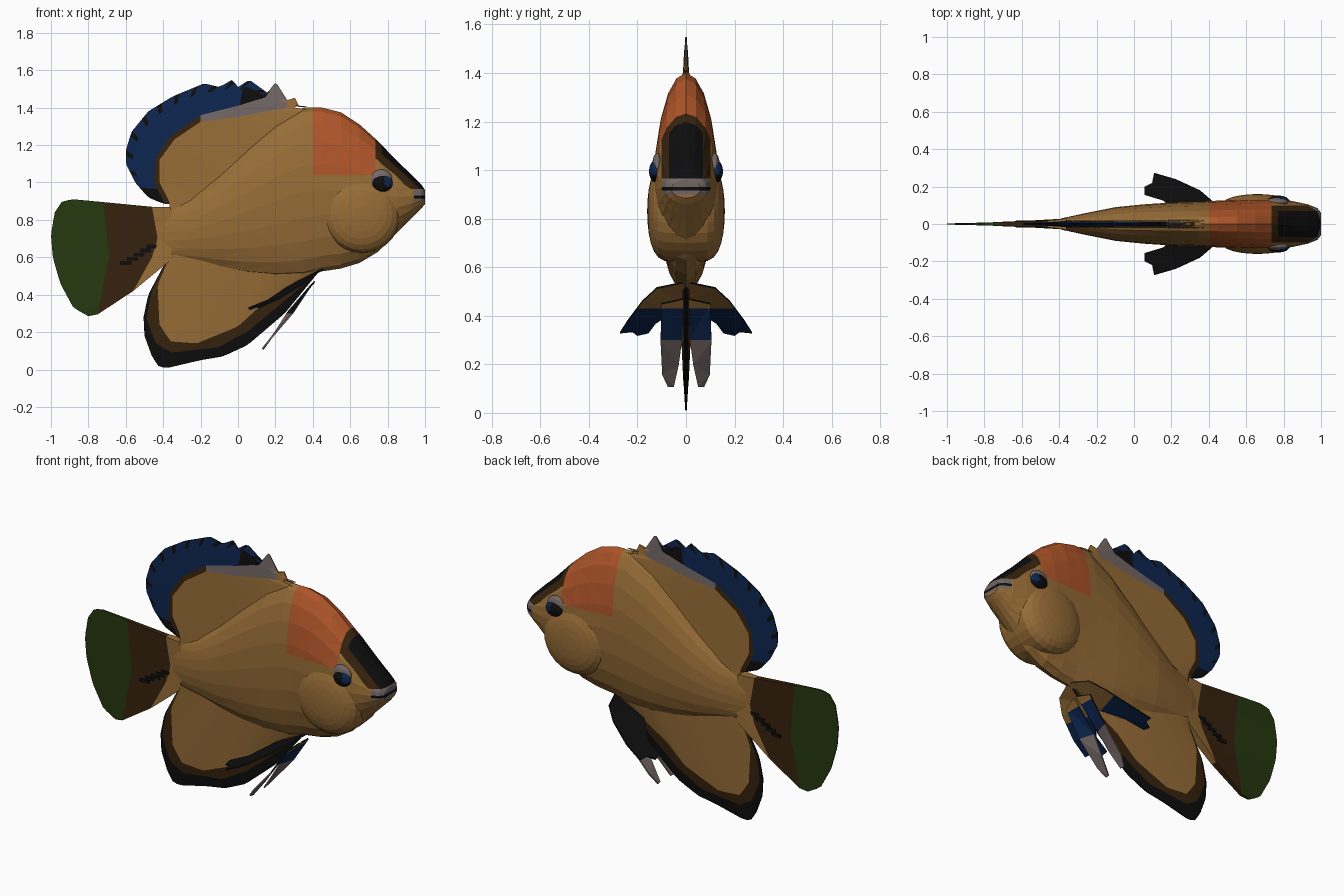
import bpy
import bmesh
import math
from mathutils import Vector, Matrix

cube = bpy.data.objects.get("Cube")
if cube:
    bpy.data.objects.remove(cube, do_unlink=True)

# Palette (linear)
COLOURS = {
    "tan": (.31, .152, .038),
    "orange": (.42, .09, .022),
    "blue": (.004, .019, .08),
    "green": (.019, .04, .005),
    "brown": (.037, .016, .004),
    "black": (.004, .004, .004),
    "grey": (.17, .135, .13),
}
NAMES = list(COLOURS)
MATERIALS = []
for label, rgb in COLOURS.items():
    mat = bpy.data.materials.new(label)
    mat.use_nodes = True
    mat.diffuse_color = (*rgb, 1)
    shader = mat.node_tree.nodes["Principled BSDF"]
    shader.inputs["Base Color"].default_value = (*rgb, 1)
    shader.inputs["Roughness"].default_value = .8
    MATERIALS.append(mat)


def finish(name, bm, rule=None):
    """Turn a bmesh into an object; rule(face centre, normal) names its colour."""
    bm.normal_update()
    if rule:
        for face in bm.faces:
            face.material_index = NAMES.index(rule(face.calc_center_median(), face.normal))
    mesh = bpy.data.meshes.new(name)
    bm.to_mesh(mesh)
    bm.free()
    for mat in MATERIALS:
        mesh.materials.append(mat)
    obj = bpy.data.objects.new(name, mesh)
    bpy.context.collection.objects.link(obj)
    return obj


def cut(bm, axis, *positions):
    """Slice the mesh along an axis so colour borders are crisp."""
    for pos in positions:
        normal = Vector((0, 0, 0))
        normal[axis] = 1
        bmesh.ops.bisect_plane(bm, geom=bm.verts[:] + bm.edges[:] + bm.faces[:],
                               plane_co=normal * pos, plane_no=normal)


def resample(points, count):
    """Spread count points evenly along a polyline."""
    pts = [Vector(p) for p in points]
    lengths = [(b - a).length for a, b in zip(pts, pts[1:])]
    total, result = sum(lengths), []
    for i in range(count):
        left, k = total * i / (count - 1), 0
        while k < len(lengths) - 1 and left > lengths[k]:
            left -= lengths[k]
            k += 1
        result.append(pts[k].lerp(pts[k + 1], min(1, left / lengths[k])))
    return result


def banded_fin(name, curves, widths, colour, count=64):
    """Thin wedge made of strips between (x, z) curves, from base to rim."""
    bm = bmesh.new()
    rows = [resample(c, count) for c in curves]
    sides = [[[bm.verts.new((p.x, s * w, p.y)) for p in row]
              for row, w in zip(rows, widths)] for s in (-1, 1)]
    for k in range(len(rows) - 1):
        for j in range(count - 1):
            for grid in sides:
                face = bm.faces.new((grid[k][j], grid[k][j + 1], grid[k + 1][j + 1], grid[k + 1][j]))
                face.material_index = NAMES.index(colour(k, j, face.calc_center_median()))
        for j in (0, count - 1):
            a, b = sides
            face = bm.faces.new((a[k][j], a[k + 1][j], b[k + 1][j], b[k][j]))
            face.material_index = NAMES.index(colour(k, j, face.calc_center_median()))
    for j in range(count - 1):
        a, b = sides[0][-1], sides[1][-1]
        face = bm.faces.new((a[j], a[j + 1], b[j + 1], b[j]))
        face.material_index = NAMES.index(colour(len(rows) - 2, j, face.calc_center_median()))
    bmesh.ops.recalc_face_normals(bm, faces=bm.faces[:])
    return finish(name, bm)


def ellipsoid(name, centre, radii, rule, power=1, segments=20):
    """Sphere with its pole along y; a power below one flattens its sides."""
    bm = bmesh.new()
    bmesh.ops.create_uvsphere(bm, u_segments=segments, v_segments=14, radius=1,
                              matrix=Matrix.Rotation(math.pi / 2, 4, "X"))
    for v in bm.verts:
        v.co.y = math.copysign(min(1, abs(v.co.y)) ** power, v.co.y)
        v.co = Vector(a * r + c for a, r, c in zip(v.co, radii, centre))
    return finish(name, bm, rule)


# Body: elliptical rings of (x, top, bottom, half width)
STATIONS = [
    (-.46, .80, .66, .008), (-.38, .86, .60, .032), (-.25, .92, .575, .06),
    (-.1, 1.04, .54, .09), (.05, 1.18, .51, .105), (.2, 1.31, .495, .115),
    (.35, 1.4, .5, .12), (.45, 1.4, .525, .125), (.55, 1.375, .54, .13),
    (.65, 1.31, .57, .135), (.75, 1.22, .63, .135), (.85, 1.115, .73, .122),
    (.93, 1.04, .81, .105), (.98, .99, .86, .085), (1, .96, .885, .06)]
SEGMENTS = 20
bm = bmesh.new()
rings = []
for x, top, bottom, width in STATIONS:
    angles = [math.tau * i / SEGMENTS for i in range(SEGMENTS)]
    rings.append([bm.verts.new((x, width * math.sin(a),
                                (top + bottom) / 2 + (top - bottom) / 2 * math.cos(a)))
                  for a in angles])
for a, b in zip(rings, rings[1:]):
    for i in range(SEGMENTS):
        j = (i + 1) % SEGMENTS
        bm.faces.new((a[i], a[j], b[j], b[i]))
bm.faces.new(rings[0])
bm.faces.new(rings[-1])
bmesh.ops.triangulate(bm, faces=bm.faces[:])
bmesh.ops.recalc_face_normals(bm, faces=bm.faces[:])
cut(bm, 0, .4, .735, .77, .94)
cut(bm, 1, -.1, -.07, .07, .1)
cut(bm, 2, .9, .915, .93, .965, 1.04)


def body_colour(c, n):
    if .4 < c.x < .735 and c.z > 1.04:
        return "orange"
    if c.x > .735 and c.z > .965:
        if c.x > .77 and abs(c.y) < .07:
            return "black"
        if abs(c.y) < .1:
            return "brown"
    if c.x > .94 and .9 < c.z < .965:
        return "black" if .915 < c.z < .93 else "grey"
    return "tan"


finish("body", bm, body_colour)

# Gill covers bulging from both cheeks
ellipsoid("gill_covers", (.66, 0, .83), (.21, .16, .21), lambda c, n: "tan", .4, 28)

# Eyes with a pale upper rim
for side, label in ((1, "left"), (-1, "right")):
    ellipsoid(label + "_eye_rim", (.765, side * .118, 1.015), (.06, .022, .055), lambda c, n: "grey")
    ellipsoid(label + "_eye", (.772, side * .127, .995), (.055, .025, .045),
              lambda c, n: "blue" if c.x > .785 and c.z > .98 else "black")

# Dorsal fin with a spiny front edge
dorsal_base = [(x, top - .02) for x, top, bottom, width in STATIONS[1:8]]
dorsal_inner = [(-.36, .885), (-.42, 1), (-.42, 1.12), (-.34, 1.23), (-.2, 1.325),
                (0, 1.35), (.2, 1.39), (.3, 1.4)]
dorsal_line = [(-.39, .885), (-.45, 1), (-.44, 1.13), (-.36, 1.25), (-.2, 1.36),
               (0, 1.41), (.16, 1.46), (.32, 1.41)]
dorsal_rim = [(-.42, .895), (-.48, .92), (-.55, 1), (-.6, 1.1), (-.6, 1.17), (-.57, 1.27),
              (-.48, 1.38), (-.35, 1.46), (-.18, 1.53), (-.1, 1.51), (-.03, 1.55), (0, 1.51),
              (.06, 1.55), (.17, 1.47), (.2, 1.54), (.27, 1.43), (.3, 1.46), (.33, 1.4), (.38, 1.41)]
dorsal_fringe = [a.lerp(b, .75) for a, b in zip(resample(dorsal_line, 64), resample(dorsal_rim, 64))]


def dorsal_colour(k, j, c):
    if k == 0 or c.x > .26:
        return "tan"
    if c.x > .17:
        return "grey"
    if k == 1:
        return "grey" if c.x > -.2 else "brown"
    if c.z < .97 or (k == 2 and c.x > .02):
        return "black"
    return "black" if k == 3 and j % 4 == 0 else "blue"


banded_fin("dorsal_fin", [dorsal_base, dorsal_inner, dorsal_line, dorsal_fringe, dorsal_rim],
           [.022, .013, .01, .006, .003], dorsal_colour)

# Tail fin
banded_fin("tail_fin", [
    [(-.36, .87), (-.34, .74), (-.36, .585)],
    [(-.46, .87), (-.43, .7), (-.46, .6), (-.56, .42)],
    [(-.72, .895), (-.69, .6), (-.75, .295)],
    [(-.88, .91), (-.94, .9), (-.98, .84), (-1, .72), (-.99, .6), (-.95, .46), (-.88, .33), (-.8, .285)],
], [.03, .018, .01, .003], lambda k, j, c: ("tan", "brown", "green")[k], 24)

# Dark flecks on the tail
for i in range(5):
    bm = bmesh.new()
    spot = Vector((-.6 + .035 * i, 0, .57 + .022 * i))
    bmesh.ops.create_cube(bm, size=1, matrix=Matrix.Translation(spot) @ Matrix.Diagonal((.06, .038, .02, 1)))
    finish(f"tail_fleck_{i}", bm, lambda c, n: "black")

# Anal fin
banded_fin("anal_fin", [
    [(-.36, .62), (-.1, .56), (.2, .51), (.45, .54)],
    [(-.38, .57), (-.43, .45), (-.42, .24), (-.36, .15), (-.22, .14), (0, .23), (.12, .34), (.41, .51)],
    [(-.385, .57), (-.46, .43), (-.49, .27), (-.44, .14), (-.36, .09), (-.1, .12), (.06, .21), (.42, .51)],
    [(-.39, .57), (-.48, .4), (-.505, .28), (-.5, .18), (-.46, .07), (-.42, .01), (-.37, .01),
     (-.2, .05), (-.08, .07), (.05, .13), (.25, .3), (.43, .52)],
], [.03, .012, .008, .003], lambda k, j, c: ("tan", "brown", "black")[k], 48)


def leaf(name, outline, side, rule):
    """Thin plate from a 3D outline, mirrored by side."""
    bm = bmesh.new()
    pts = [Vector((x, y * side, z)) for x, y, z in outline]
    offset = Vector((-.003, 0, .003))
    upper, lower = ([bm.verts.new(p + offset * s) for p in pts] for s in (1, -1))
    bm.faces.new(upper)
    bm.faces.new(lower)
    for i in range(len(pts)):
        bm.faces.new((upper[i - 1], upper[i], lower[i], lower[i - 1]))
    bmesh.ops.triangulate(bm, faces=bm.faces[:])
    bmesh.ops.recalc_face_normals(bm, faces=bm.faces[:])
    cut(bm, 2, .3, .43)
    finish(name, bm, rule)


# Pelvic fins: a wide outer lobe and a long inner lobe on each side
OUTER = [(.46, 0, .54), (.42, .12, .515), (.35, .18, .46), (.22, .24, .38), (.11, .272, .33),
         (.1, .22, .335), (.06, .2, .32), (.06, .155, .33), (.16, .125, .37), (.28, 0, .45)]
INNER = [(.41, .01, .47), (.39, .1, .45), (.29, .105, .3), (.17, .098, .16),
         (.13, .075, .11), (.135, .05, .11), (.2, .03, .2), (.27, .015, .31)]


def outer_colour(c, n):
    if n.z > 0:
        return "black"
    return "tan" if c.z > .43 else "blue"


for side, label in ((1, "left"), (-1, "right")):
    leaf(label + "_pelvic_fin_outer", OUTER, side, outer_colour)
    leaf(label + "_pelvic_fin_inner", INNER, side, lambda c, n: "grey" if c.z < .3 else outer_colour(c, n))
